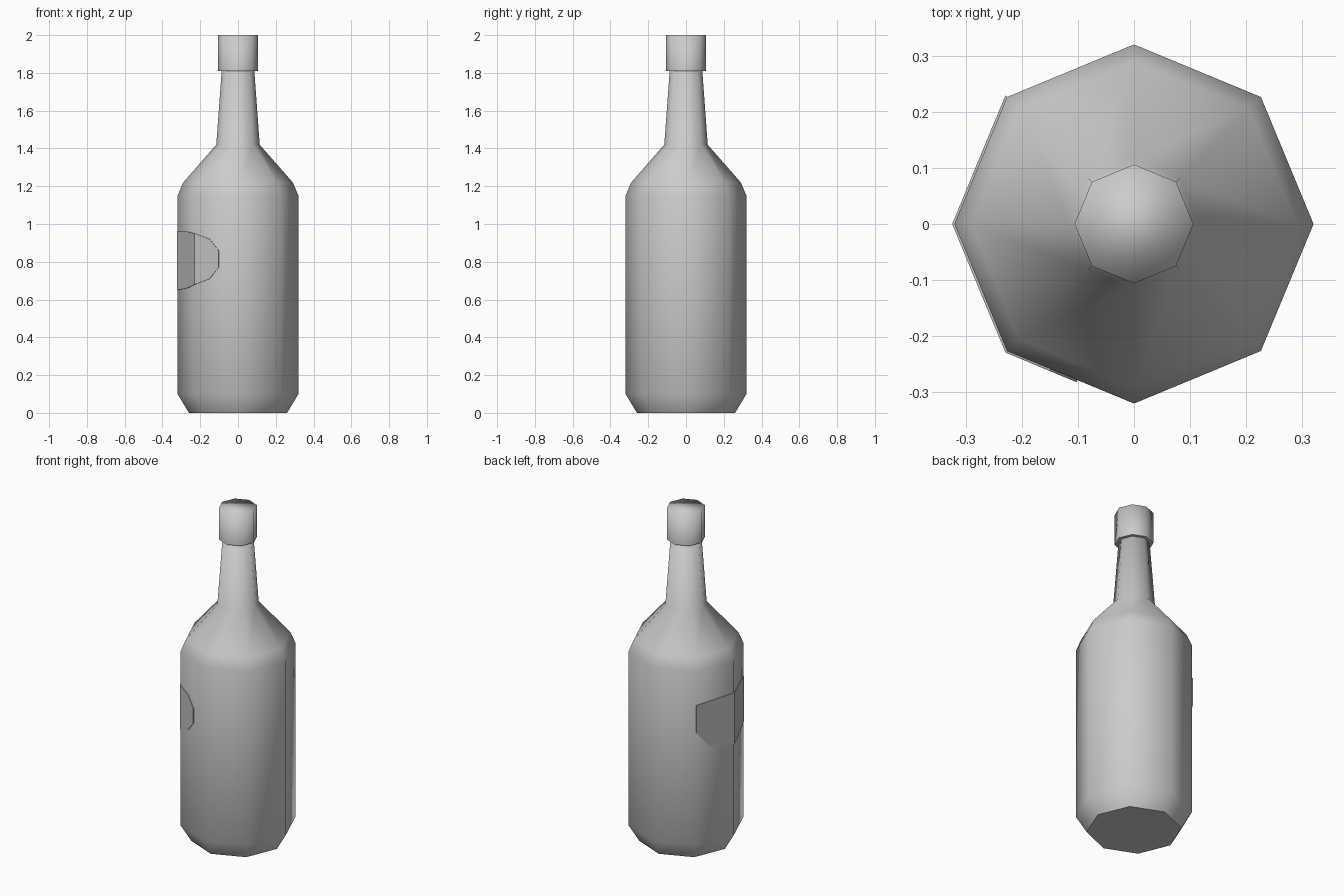
import bpy
import bmesh
from math import cos, sin, pi, radians
from mathutils import Vector

SIDES = 8
BODY_R = 0.32

old = bpy.data.objects.get("Cube")
if old:
    bpy.data.objects.remove(old)


def material(name, value):
    m = bpy.data.materials.new(name)
    m.use_nodes = True
    colour = (value, value, value, 1)
    m.diffuse_color = colour
    m.node_tree.nodes["Principled BSDF"].inputs["Base Color"].default_value = colour
    return m


def finish(name, bm, mat, smooth=True):
    for f in bm.faces:
        f.smooth = smooth
    mesh = bpy.data.meshes.new(name)
    bm.to_mesh(mesh)
    bm.free()
    mesh.materials.append(mat)
    obj = bpy.data.objects.new(name, mesh)
    bpy.context.collection.objects.link(obj)
    return obj


def lathe(name, profile, mat, sharp_base=False):
    """Turn a (radius, height) profile into a closed eight-sided solid."""
    bm = bmesh.new()
    rings = []
    for r, z in profile:
        rings.append([bm.verts.new((r * cos(2 * pi * i / SIDES), r * sin(2 * pi * i / SIDES), z))
                      for i in range(SIDES)])
    for low, high in zip(rings, rings[1:]):
        for i in range(SIDES):
            j = (i + 1) % SIDES
            bm.faces.new((low[i], low[j], high[j], high[i]))
    base = bm.faces.new(rings[0][::-1])
    bm.faces.new(rings[-1])
    if sharp_base:
        for e in base.edges:
            e.smooth = False
    return finish(name, bm, mat)


def on_body(angle, z, lift):
    """Point on the flat-sided body wall, pushed out by lift."""
    step = 2 * pi / SIDES
    a = radians(angle)
    offset = (a % step) - step / 2
    r = BODY_R * cos(step / 2) / cos(offset) + lift
    return Vector((r * cos(a), r * sin(a), z))


glass = material("light grey", 0.6)
badge_grey = material("badge grey", 0.52)

# Bottle: chamfered base, straight wall, shoulder and tapering neck
lathe("bottle", [(0.26, 0), (BODY_R, 0.1), (BODY_R, 1.15), (0.29, 1.22),
                 (0.115, 1.42), (0.085, 1.83)], glass, sharp_base=True)

# Cap
lathe("cap", [(0.106, 1.81), (0.106, 2.0)], glass, sharp_base=True)

# Plain raised badge wrapped round the wall: angle, bottom, top
columns = [(135, 0.78, 0.945), (150, 0.68, 0.95), (180, 0.65, 0.96),
           (205, 0.66, 0.96), (225, 0.68, 0.95), (240, 0.71, 0.92), (250, 0.77, 0.86)]
bm = bmesh.new()
grid = [[bm.verts.new(on_body(a, z, lift)) for z, lift in
         ((low, 0), (low, 0.004), (high, 0.004), (high, 0))] for a, low, high in columns]
for left, right in zip(grid, grid[1:]):
    for k in range(3):
        bm.faces.new((left[k], right[k], right[k + 1], left[k + 1]))
for end in (grid[0], grid[-1]):
    bm.faces.new(end)
bmesh.ops.recalc_face_normals(bm, faces=bm.faces)
finish("badge", bm, badge_grey, smooth=False)
